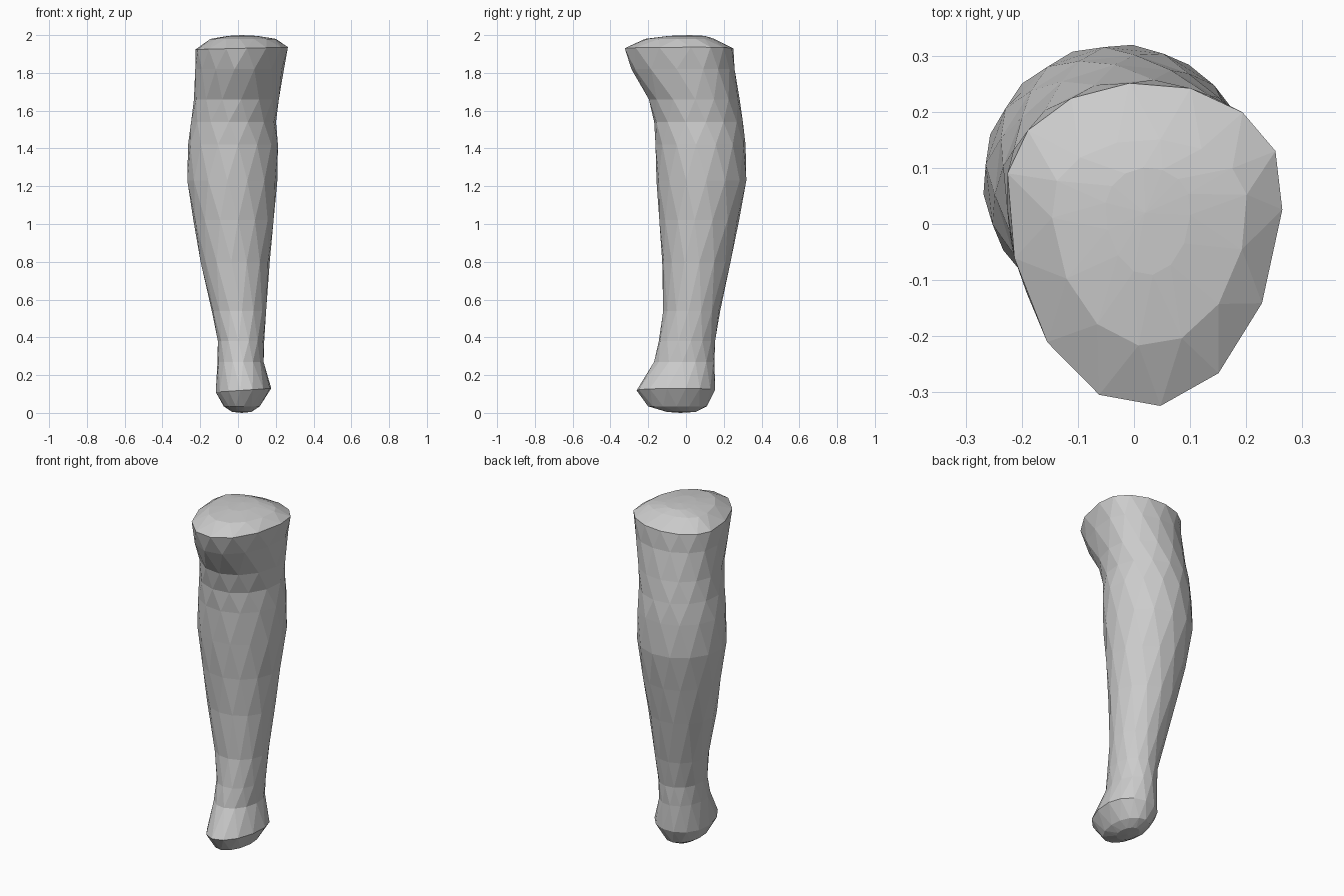
import bpy, bmesh
from math import sin, cos, pi

if "Cube" in bpy.data.objects:
    bpy.data.objects.remove(bpy.data.objects["Cube"])

SIDES = 14


def ring_points(r, phase):
    """Egg-shaped section: z, x min, x max, y min, y max, y of widest point, rim tilt."""
    z, x0, x1, y0, y1, wy, tilt = r
    cx, hw = (x0 + x1) / 2, (x1 - x0) / 2
    pts = []
    for i in range(SIDES):
        a = 2 * pi * (i + phase) / SIDES
        s = sin(a)
        depth = (y1 - wy) if s > 0 else (wy - y0)
        k = 1.012
        pts.append((cx + hw * k * cos(a), wy + depth * k * s, z + tilt * cos(a)))
    return pts


def loft(name, rings, start=0, cap=None):
    """Triangulated skin through rings staggered by half a step."""
    bm = bmesh.new()
    rows = []
    for j, r in enumerate(rings):
        phase = 0.25 + 0.5 * ((j + start) % 2)
        rows.append([bm.verts.new(p) for p in ring_points(r, phase)])
    for j in range(len(rows) - 1):
        a, b = rows[j], rows[j + 1]
        odd = (j + start) % 2
        for i in range(SIDES):
            n = (i + 1) % SIDES
            if odd:
                bm.faces.new((a[i], b[n], b[i]))
                bm.faces.new((a[i], a[n], b[n]))
            else:
                bm.faces.new((a[i], a[n], b[i]))
                bm.faces.new((a[n], b[n], b[i]))
    if cap:
        tip = bm.verts.new(cap)
        for i in range(SIDES):
            bm.faces.new((rows[-1][i], rows[-1][(i + 1) % SIDES], tip))
    bmesh.ops.recalc_face_normals(bm, faces=bm.faces)
    me = bpy.data.meshes.new(name)
    bm.to_mesh(me)
    bm.free()
    ob = bpy.data.objects.new(name, me)
    bpy.context.collection.objects.link(ob)
    return ob


# Main shaft, ankle rim to knee rim
shaft = [
    (0.12, -0.117, 0.175, -0.26, 0.153, -0.02, 0.01),
    (0.27, -0.108, 0.135, -0.168, 0.150, 0.00, 0),
    (0.38, -0.106, 0.138, -0.143, 0.153, 0.01, 0),
    (0.54, -0.138, 0.148, -0.120, 0.180, 0.03, 0),
    (0.80, -0.197, 0.167, -0.125, 0.235, 0.05, 0),
    (1.02, -0.235, 0.187, -0.140, 0.280, 0.07, 0),
    (1.23, -0.267, 0.207, -0.155, 0.318, 0.08, 0),
    (1.42, -0.263, 0.210, -0.160, 0.314, 0.08, 0),
    (1.54, -0.247, 0.200, -0.167, 0.300, 0.08, 0),
    (1.66, -0.232, 0.215, -0.195, 0.283, 0.08, 0),
    (1.82, -0.225, 0.242, -0.287, 0.256, 0.07, 0),
    (1.93, -0.224, 0.263, -0.322, 0.250, 0.07, 0.006),
]
loft("lower_leg", shaft)

# Domed knee end, sharing the shaft's last rim
loft("knee_end", [
    shaft[-1],
    (1.98, -0.145, 0.200, -0.215, 0.150, 0.04, 0),
    (1.996, -0.05, 0.100, -0.090, 0.100, 0.03, 0),
], start=len(shaft) - 1, cap=(0.02, 0.02, 2.0))

# Rounded ankle end, sharing the shaft's first rim
loft("ankle_end", [
    shaft[0],
    (0.035, -0.075, 0.115, -0.20, 0.110, -0.03, 0),
    (0.005, -0.03, 0.070, -0.10, 0.050, -0.03, 0),
], cap=(0.02, -0.03, 0.0))
